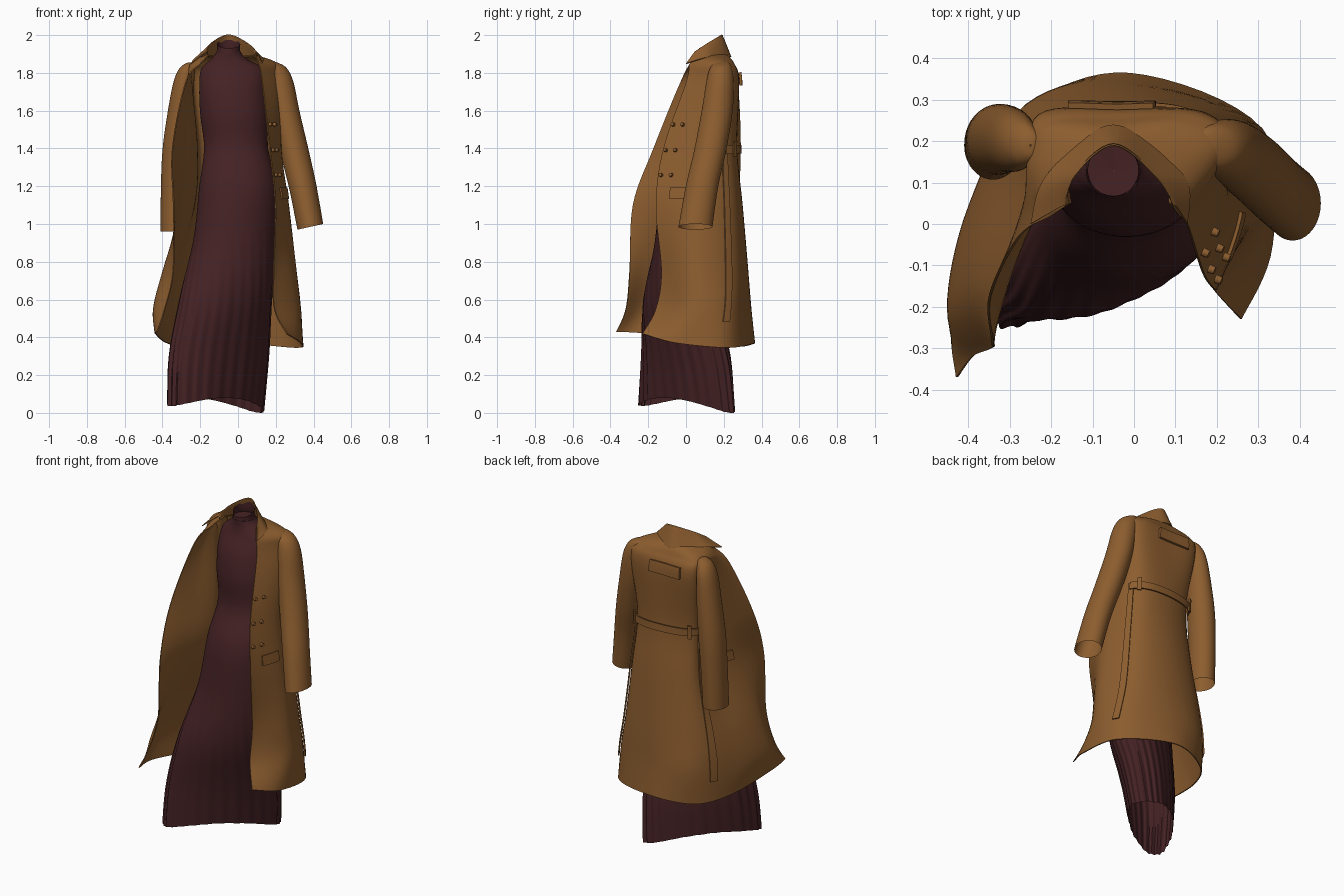
import bpy, bmesh, math
from mathutils import Vector, Matrix


def material(name, rgb):
    m = bpy.data.materials.new(name)
    m.diffuse_color = (*rgb, 1)
    return m


CAMEL = material("camel wool", (0.262, 0.109, 0.028))
WINE = material("dark wine knit", (0.058, 0.0155, 0.0175))


def spline(rows, t):
    """Catmull-Rom value at t along a list of equal-length vectors."""
    n = len(rows) - 1
    i = min(max(int(t), 0), n - 1)
    f = t - i
    a, b, c, d = (rows[min(max(k, 0), n)] for k in (i - 1, i, i + 1, i + 2))
    return [0.5 * (2 * q + (r - p) * f + (2 * p - 5 * q + 4 * r - s) * f * f
                   + (3 * q - p - 3 * r + s) * f ** 3) for p, q, r, s in zip(a, b, c, d)]


def finish(name, bm, mat, angle=40):
    me = bpy.data.meshes.new(name)
    bm.to_mesh(me)
    bm.free()
    me.materials.append(mat)
    me.shade_smooth()
    me.set_sharp_from_angle(angle=math.radians(angle))
    ob = bpy.data.objects.new(name, me)
    bpy.context.collection.objects.link(ob)
    return ob


def sheet(name, point, nu, nv, mat, thick=0.0, closed=False):
    """Grid surface from point(s, t) with s and t in 0..1."""
    bm = bmesh.new()
    cols = nu if closed else nu + 1
    g = [[bm.verts.new(point(i / nu, j / nv)) for i in range(cols)] for j in range(nv + 1)]
    for j in range(nv):
        for i in range(nu):
            k = (i + 1) % cols
            bm.faces.new((g[j][i], g[j][k], g[j + 1][k], g[j + 1][i]))
    if thick:
        bm.normal_update()
        bmesh.ops.solidify(bm, geom=bm.faces[:], thickness=thick)
    return finish(name, bm, mat)


def tube(name, rows, mat, n, steps, warp=None):
    """Loft of ellipses; row = z, centre x, centre y, half-width, half-depth, turn in degrees."""
    def point(s, t):
        z, cx, cy, a, b, ang = spline(rows, t * (len(rows) - 1))
        th = -2 * math.pi * s
        k = 1.0
        if warp:
            k, z = warp(th, z)
        x, y = a * k * math.cos(th), b * k * math.sin(th)
        c, d = math.cos(math.radians(ang)), math.sin(math.radians(ang))
        return (cx + x * c - y * d, cy + x * d + y * c, z)
    return sheet(name, point, n, steps * (len(rows) - 1), mat, closed=True)


# Dress: high neck, fitted waist, pleated skirt swept to a diagonal hem
def pleats(th, z):
    w = min(max((1.0 - z) / 0.8, 0), 1)
    h = min(max((0.3 - z) / 0.3, 0), 1)
    neck = min(max((z - 1.88) / 0.07, 0), 1)
    k = 1 + 0.018 * w * math.sin(26 * th) + 0.012 * w * math.sin(9 * th + 1)
    z += h * (0.03 * (1 - math.cos(2 * th)) + 0.018 * (1 - math.cos(th)))
    return k, z + neck * 0.022 * math.sin(th)


tube("dress", [
    (1.953, -.05, .13, .062, .062, 0), (1.91, -.05, .13, .064, .064, 0),
    (1.87, -.045, .14, .10, .075, 0), (1.82, -.03, .14, .165, .09, 0),
    (1.72, -.03, .12, .175, .12, 0), (1.58, -.02, .11, .18, .14, 0),
    (1.4, -.01, .09, .17, .125, 0), (1.2, .0, .04, .205, .165, 5),
    (.9, -.02, .01, .222, .172, 15), (.6, -.065, -.025, .268, .168, 32),
    (.3, -.1, 0, .32, .145, 40), (0, -.117, .005, .335, .125, 45)],
    WINE, 208, 5, pleats)
# Closed lining inside the neck
tube("neck_lining", [(1.905, -.05, .13, .0005, .0005, 0), (1.91, -.05, .13, .0655, .0655, 0)], WINE, 32, 1)

# Coat body sections: left front edge, round the back, to right front edge
SECTIONS = [
    (1.90, [(-.155, .05), (-.16, .1), (-.15, .15), (-.11, .2), (-.05, .22), (.02, .2), (.07, .14), (.09, .05)]),
    (1.85, [(-.2, .02), (-.24, .08), (-.25, .16), (-.21, .24), (-.04, .25), (.12, .25), (.21, .18), (.11, .02)]),
    (1.75, [(-.28, -.03), (-.27, .04), (-.25, .12), (-.23, .265), (-.03, .28), (.17, .27), (.23, .18), (.13, .0)]),
    (1.40, [(-.35, -.17), (-.29, -.05), (-.225, .08), (-.2, .22), (-.02, .27), (.16, .24), (.23, .08), (.17, -.12)]),
    (1.10, [(-.345, -.28), (-.3, -.11), (-.24, .07), (-.21, .24), (-.01, .3), (.19, .25), (.27, .06), (.2, -.16)]),
    (0.75, [(-.345, -.3), (-.4, -.16), (-.36, .05), (-.25, .27), (-.01, .33), (.23, .26), (.31, .05), (.19, -.13)]),
    (0.55, [(-.39, -.32), (-.45, -.2), (-.4, .04), (-.26, .29), (-.01, .345), (.27, .25), (.33, .04), (.195, -.16)]),
    (0.38, [(-.43, -.37), (-.44, -.22), (-.38, .08), (-.26, .28), (-.01, .365), (.31, .23), (.335, -.05), (.26, -.23)]),
]
HEM = [.43, .42, .37, .35, .37, .345, .37, .42]
COAT = [[(x, y, z if z > 0.4 else HEM[i]) for i, (x, y) in enumerate(pts)] for z, pts in SECTIONS]


def coat(u, v, off=0.0):
    """Point on the coat, pushed outward by off."""
    def at(a, b):
        return Vector(spline([spline(row, a) for row in COAT], b))
    p = at(u, v)
    if off:
        e = 0.01
        p += off * (at(u + e, v) - at(u - e, v)).cross(at(u, v + e) - at(u, v - e)).normalized()
    return p


sheet("coat_body", lambda s, t: coat(7 * s, 7 * t), 56, 49, CAMEL, 0.006)


def patch(name, u0, u1, v0, v1, off=0.008, nu=10, nv=3, thick=0.008, lean=0.0):
    """Piece of cloth lying on the coat."""
    return sheet(name, lambda s, t: coat(u0 + (u1 - u0) * s + lean * t, v0 + (v1 - v0) * t, off),
                 nu, nv, CAMEL, thick)


# Collar: rises from the neckline, folds over and falls to two points
COLLAR = [
    [(-.155, .05, 1.89), (-.15, .13, 1.89), (-.05, .215, 1.89), (.06, .13, 1.89), (.09, .05, 1.89)],
    [(-.165, .045, 1.91), (-.142, .115, 1.955), (-.05, .19, 1.995), (.05, .115, 1.955), (.095, .045, 1.91)],
    [(-.18, .04, 1.905), (-.155, .12, 1.945), (-.05, .2, 1.985), (.063, .12, 1.945), (.105, .04, 1.905)],
    [(-.25, .0, 1.85), (-.21, .12, 1.885), (-.05, .24, 1.885), (.12, .12, 1.885), (.13, .0, 1.85)],
]
sheet("collar", lambda s, t: spline([spline(r, 4 * s) for r in COLLAR], 3 * t), 32, 15, CAMEL, 0.005)

# Sleeves
tube("right_sleeve", [
    (1.862, .17, .19, .002, .002, 0), (1.856, .175, .19, .03, .035, 0),
    (1.825, .198, .185, .06, .058, 0), (1.75, .222, .18, .072, .073, 0),
    (1.6, .25, .165, .075, .082, 0), (1.4, .295, .13, .077, .085, 0),
    (1.2, .342, .085, .074, .086, 0), (.985, .383, .05, .068, .09, 0)], CAMEL, 40, 5,
    lambda th, z: (1, z + (0.015 * math.cos(th) if z < 1.15 else 0) * min(1, (1.15 - z) / .15)))
tube("left_sleeve", [
    (1.856, -.25, .19, .002, .002, 0), (1.85, -.252, .19, .026, .03, 0),
    (1.82, -.27, .195, .043, .055, 0), (1.75, -.287, .2, .055, .073, 0),
    (1.6, -.304, .205, .067, .08, 0), (1.4, -.324, .205, .075, .085, 0),
    (1.2, -.335, .2, .073, .084, 0), (.96, -.34, .19, .07, .083, 0)], CAMEL, 40, 5)

# Back flap, half belt and its keepers
patch("back_flap", 3.42, 4.38, 1.7, 2.07, 0.016, thick=0.014)
patch("back_belt", 2.75, 5.3, 2.95, 3.09, 0.022, nu=24)
for name, u in (("left_belt_loop", 3.05), ("right_belt_loop", 4.95)):
    patch(name, u, u + 0.12, 2.88, 3.14, 0.03, nu=3)

# Hanging belt tails
patch("right_belt_tail", 5.2, 5.36, 2.95, 6.3, 0.012, nu=3, nv=24, lean=-0.1)
patch("left_belt_tail", 2.6, 2.76, 2.95, 6.3, 0.012, nu=3, nv=24, lean=-0.1)

# Pocket flaps
patch("right_pocket_flap", 6.15, 6.6, 3.7, 3.9, 0.008)
patch("left_pocket_flap", 1.2, 1.75, 3.7, 3.9, 0.008)

# Double-breasted buttons
for r, v in enumerate((2.66, 3.03, 3.47)):
    for c, u in enumerate((6.6, 6.87)):
        p, q = coat(u, v, 0.004), coat(u, v, 0.02)
        bm = bmesh.new()
        turn = (q - p).to_track_quat('Z', 'Y').to_matrix().to_4x4()
        bmesh.ops.create_cone(bm, cap_ends=True, segments=16, radius1=0.011, radius2=0.009,
                              depth=0.016, matrix=Matrix.Translation((p + q) / 2) @ turn)
        finish(f"button_{r + 1}_{c + 1}", bm, CAMEL)
